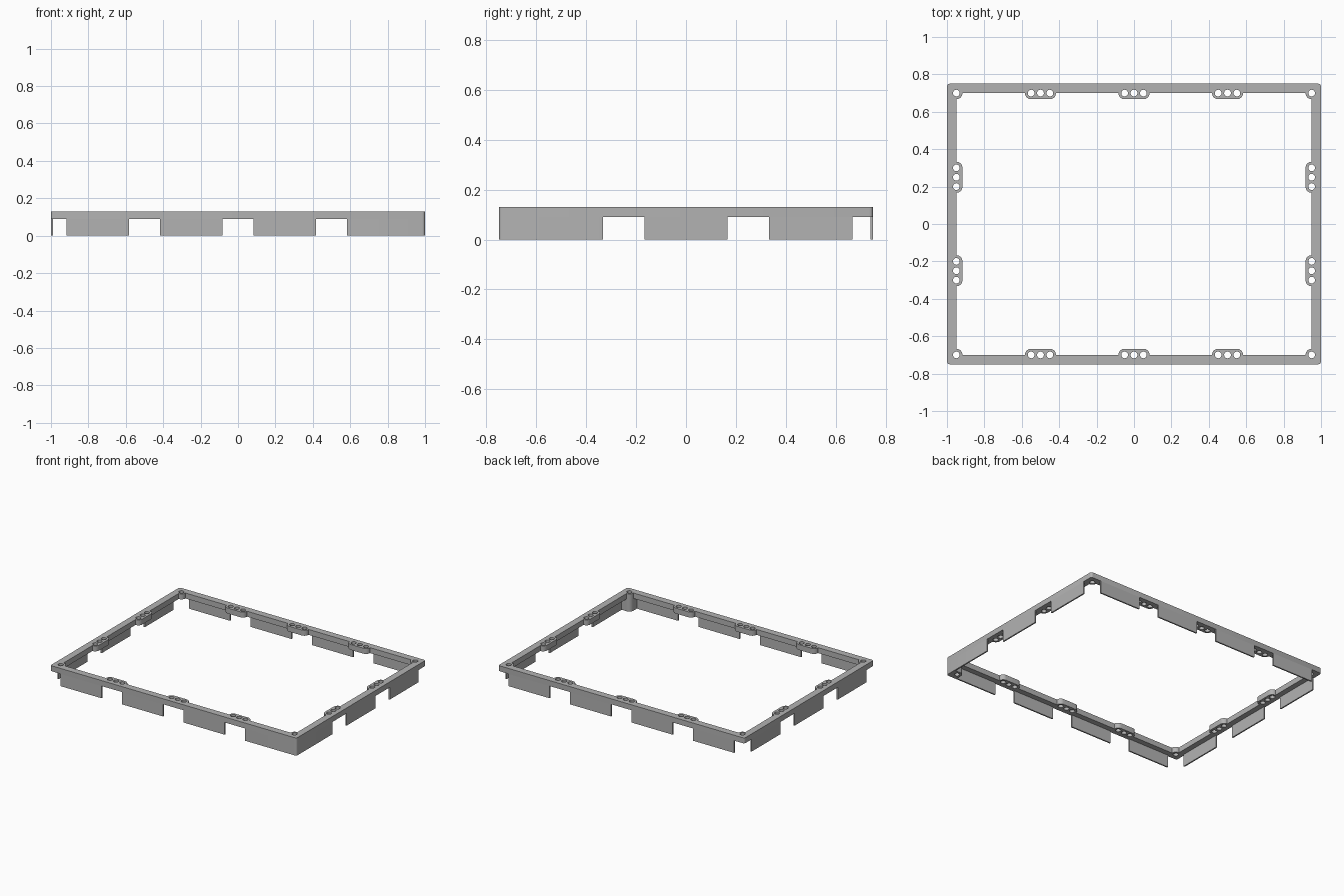
import bpy
import bmesh
from math import cos, sin, pi
from mathutils import Vector

cube = bpy.data.objects.get("Cube")
if cube:
    bpy.data.objects.remove(cube, do_unlink=True)

HX, HY = 1.0, 0.75          # outer half sizes
TOP, LEDGE = 0.13, 0.09     # rim top and underside
RIM, WALL = 0.05, 0.01      # rim width and skirt thickness
TAB, PITCH, HOLE = 0.033, 0.05, 0.018
GAP = TAB + PITCH           # half width of a tab and of the notch below it
ROUND = 0.015

grey = bpy.data.materials.new("plain grey")
grey.use_nodes = True
grey.diffuse_color = (0.45, 0.45, 0.45, 1)
grey.node_tree.nodes["Principled BSDF"].inputs["Base Color"].default_value = grey.diffuse_color


def arc(centre, r, start, end, d=(1, 0), n=(0, 1), steps=8):
    """Arc points in the plane spanned by d and n, angles in quarter turns."""
    c, d, n = Vector(centre), Vector(d), Vector(n)
    pts = []
    for i in range(steps + 1):
        a = (start + (end - start) * i / steps) * pi / 2
        pts.append(c + d * r * cos(a) + n * r * sin(a))
    return pts


def circle(centre):
    return arc(centre, HOLE, 0, 4, steps=24)[:-1]


def prism(name, loops, z0, z1):
    """Extrude an outline with optional holes between two heights."""
    curve = bpy.data.curves.new(name, "CURVE")
    curve.dimensions = "2D"
    curve.fill_mode = "BOTH"
    curve.extrude = (z1 - z0) / 2
    for loop in loops:
        spline = curve.splines.new("POLY")
        spline.points.add(len(loop) - 1)
        for point, co in zip(spline.points, loop):
            point.co = (co[0], co[1], 0, 1)
        spline.use_cyclic_u = True
    temp = bpy.data.objects.new(name + "_outline", curve)
    bpy.context.collection.objects.link(temp)
    deps = bpy.context.evaluated_depsgraph_get()
    mesh = bpy.data.meshes.new_from_object(temp.evaluated_get(deps))
    bpy.data.objects.remove(temp, do_unlink=True)
    bm = bmesh.new()
    bm.from_mesh(mesh)
    bmesh.ops.remove_doubles(bm, verts=bm.verts, dist=0.0001)
    bmesh.ops.translate(bm, verts=bm.verts, vec=(0, 0, (z0 + z1) / 2))
    bmesh.ops.recalc_face_normals(bm, faces=bm.faces)
    bm.to_mesh(mesh)
    bm.free()
    mesh.materials.clear()
    mesh.materials.append(grey)
    obj = bpy.data.objects.new(name, mesh)
    bpy.context.collection.objects.link(obj)
    bpy.ops.object.select_all(action="DESELECT")
    obj.select_set(True)
    bpy.context.view_layer.objects.active = obj
    bpy.ops.object.shade_smooth_by_angle()
    return obj


def box(name, x0, x1, y0, y1):
    return prism(name, [[(x0, y0), (x1, y0), (x1, y1), (x0, y1)]], 0, LEDGE)


# Rim: rounded outside, bumps for the tabs inside, rows of screw holes
IX, IY = HX - RIM, HY - RIM
outer = []
for k, (sx, sy) in enumerate([(1, 1), (-1, 1), (-1, -1), (1, -1)]):
    outer += arc((sx * (HX - ROUND), sy * (HY - ROUND)), ROUND, k, k + 1, steps=4)

sides = [((-IX, -IY), (1, 0), (0, 1), 2 * IX, (-0.5, 0, 0.5)),
         ((IX, -IY), (0, 1), (-1, 0), 2 * IY, (-0.25, 0.25)),
         ((IX, IY), (-1, 0), (0, -1), 2 * IX, (-0.5, 0, 0.5)),
         ((-IX, IY), (0, -1), (1, 0), 2 * IY, (-0.25, 0.25))]
inner, holes = [], []
for corner, d, n, length, tabs in sides:
    c = Vector(corner)
    inner += arc(c, TAB, 1, 0, d, n)
    holes.append(circle(c))
    for t in tabs:
        mid = c + Vector(d) * (length / 2 + t)
        step = Vector(d) * PITCH
        inner += arc(mid - step, TAB, 2, 1, d, n) + arc(mid + step, TAB, 1, 0, d, n)
        holes += [circle(mid + step * k) for k in (-1, 0, 1)]
prism("rim", [outer, inner] + holes, LEDGE, TOP)

# Skirt panels between the notches; the solid corner is made separately
long_spans = [(-HX + GAP, -0.5 - GAP), (-0.5 + GAP, -GAP),
              (GAP, 0.5 - GAP), (0.5 + GAP, HX - GAP)]
short_spans = [(-HY + GAP, -0.25 - GAP), (-0.25 + GAP, 0.25 - GAP),
               (0.25 + GAP, HY - GAP)]
for i, (a, b) in enumerate(long_spans):
    box(f"back_skirt_{i + 1}", a, b, HY - WALL, HY)
    if i < 3:
        box(f"front_skirt_{i + 1}", a, b, -HY, -HY + WALL)
for i, (a, b) in enumerate(short_spans):
    box(f"right_skirt_{i + 1}", -HX, -HX + WALL, a, b)
    if i > 0:
        box(f"left_skirt_{i + 1}", HX - WALL, HX, a, b)

# Solid corner: two skirt panels joined by a full-height drilled post
post = (IX, -IY)
x0, y1 = 0.5 + GAP, -0.25 - GAP
outline = [(x0, -HY)] + arc((HX - ROUND, -HY + ROUND), ROUND, 3, 4, steps=4)
outline += [(HX, y1), (HX - WALL, y1), (HX - WALL, -IY + TAB)]
outline += arc(post, TAB, 1, 2)
outline += [(IX - TAB, -HY + WALL), (x0, -HY + WALL)]
prism("corner_skirt_and_post", [outline, circle(post)], 0, LEDGE)
